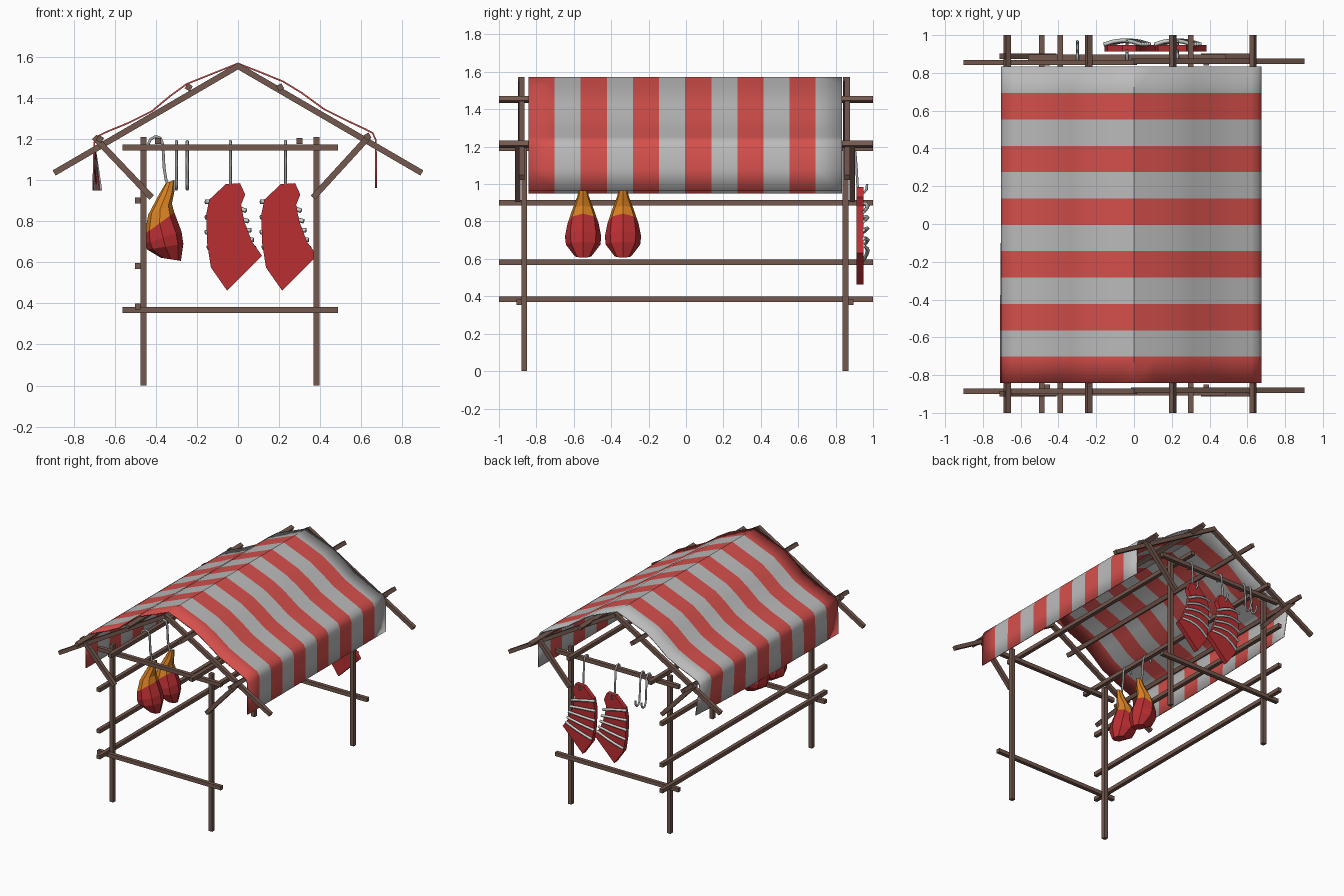
import bpy, bmesh, math
from mathutils import Vector, Matrix

if "Cube" in bpy.data.objects:
    bpy.data.objects.remove(bpy.data.objects["Cube"])


def material(name, r, g, b):
    def lin(c):
        c /= 255
        return c / 12.92 if c <= 0.04045 else ((c + 0.055) / 1.055) ** 2.4
    m = bpy.data.materials.new(name)
    m.diffuse_color = (lin(r), lin(g), lin(b), 1)
    m.use_nodes = True
    m.node_tree.nodes["Principled BSDF"].inputs["Base Color"].default_value = m.diffuse_color
    return m


WOOD = material("brown wood", 116, 88, 78)
CLOTH_RED = material("cloth red", 214, 80, 76)
CLOTH_GREY = material("cloth light grey", 188, 188, 188)
MEAT = material("meat red", 186, 46, 50)
HAM_SKIN = material("ham orange", 218, 130, 34)
BONE = material("bone white", 205, 205, 202)
STEEL = material("hook steel", 165, 168, 170)


def finish(name, bm, mats, smooth=None):
    bmesh.ops.recalc_face_normals(bm, faces=bm.faces)
    me = bpy.data.meshes.new(name)
    bm.to_mesh(me)
    bm.free()
    for m in mats:
        me.materials.append(m)
    if smooth:
        for p in me.polygons:
            p.use_smooth = True
        me.set_sharp_from_angle(angle=smooth)
    ob = bpy.data.objects.new(name, me)
    bpy.context.collection.objects.link(ob)
    return ob


def bar(name, a, b, w=0.03, roll=0.0):
    """Square timber between two points."""
    a, b = Vector(a), Vector(b)
    d = (b - a).normalized()
    ref = Vector((0, 1, 0)) if abs(d.y) < 0.9 else Vector((0, 0, 1))
    u = ref.cross(d).normalized()
    v = d.cross(u)
    rot = Matrix((u, v, d)).transposed().to_4x4()
    mat = (Matrix.Translation((a + b) / 2) @ rot @ Matrix.Rotation(roll, 4, 'Z')
           @ Matrix.Diagonal((w, w, (b - a).length, 1)))
    bm = bmesh.new()
    bmesh.ops.create_cube(bm, size=1, matrix=mat)
    return finish(name, bm, [WOOD])


def tube(name, pts, r, mat, res=1):
    """Round rod along a path."""
    cu = bpy.data.curves.new(name, 'CURVE')
    cu.dimensions = '3D'
    sp = cu.splines.new('POLY')
    sp.points.add(len(pts) - 1)
    for p, co in zip(sp.points, pts):
        p.co = (*co, 1)
    cu.bevel_depth = r
    cu.bevel_resolution = res
    cu.use_fill_caps = True
    cu.materials.append(mat)
    ob = bpy.data.objects.new(name, cu)
    bpy.context.collection.objects.link(ob)
    return ob


# End frames: posts, cross beams, rafters and braces
for end, s, yp, yr, yb in (("front", -1, -0.865, -0.882, -0.893),
                           ("back", 1, 0.853, 0.858, 0.882)):
    for side, x in (("left", -0.46), ("right", 0.382)):
        bar(f"{end}_{side}_post", (x, yp, 0), (x, yp, 1.21))
    for label, z in (("upper", 1.16), ("lower", 0.368)):
        bar(f"{end}_{label}_beam", (-0.562, yb, z), (0.488, yb, z), 0.029)
    for side, m in (("left", -1), ("right", 1)):
        bar(f"{end}_{side}_rafter", (m * 0.895, yr + m * 0.003, 1.035),
            (-m * 0.008, yr + m * 0.003, 1.56), 0.029)
    bar(f"{end}_left_brace", (-0.70, yb + s * 0.006, 1.21), (-0.42, yb + s * 0.006, 0.915))
    bar(f"{end}_right_brace", (0.635, yb + s * 0.006, 1.21), (0.365, yb + s * 0.006, 0.915))

# Purlins under the cloth (tilted with the slope), hanging rails, side rails
slope = math.radians(30)
for name, x, z, roll in (("upper_left_purlin", -0.24, 1.452, slope),
                         ("upper_right_purlin", 0.205, 1.452, -slope),
                         ("lower_left_purlin", -0.672, 1.20, slope),
                         ("lower_right_purlin", 0.63, 1.212, -slope),
                         ("left_hanging_rail", -0.39, 1.19, 0),
                         ("right_hanging_rail", 0.30, 1.19, 0),
                         ("side_rail_top", -0.488, 0.90, 0),
                         ("side_rail_middle", -0.488, 0.582, 0),
                         ("side_rail_low", -0.488, 0.384, 0)):
    bar(name, (x, -1, z), (x, 1, z), 0.029, roll)

# Striped cloth awning with hanging edges
profile = [(-0.705, 0.95), (-0.702, 1.08), (-0.70, 1.18), (-0.685, 1.212), (-0.64, 1.235),
           (-0.53, 1.28), (-0.42, 1.335), (-0.33, 1.41), (-0.25, 1.468), (-0.12, 1.52),
           (0, 1.568), (0.11, 1.525), (0.22, 1.48), (0.31, 1.425), (0.42, 1.345),
           (0.53, 1.29), (0.62, 1.248), (0.655, 1.23), (0.671, 1.195), (0.672, 1.08),
           (0.672, 0.962)]
N = 12
bm = bmesh.new()
rows = []
for j in range(N + 1):
    t = j / N
    row = []
    for x, z in profile:
        if x < -0.66:
            x += 0.04 * t ** 3 * max(0, 1.18 - z) / 0.23
        row.append(bm.verts.new((x, -0.842 + 1.675 * t, z)))
    rows.append(row)
for j in range(N):
    for i in range(len(profile) - 1):
        f = bm.faces.new((rows[j][i], rows[j + 1][i], rows[j + 1][i + 1], rows[j][i + 1]))
        f.material_index = j % 2
cloth = finish("striped_awning", bm, [CLOTH_RED, CLOTH_GREY], math.radians(40))
sol = cloth.modifiers.new("thickness", 'SOLIDIFY')
sol.thickness = 0.008
sol.offset = 0

# Hams: tilted rings (left x, left z, right x, right z, half width)
ham_rings = [(-0.352, 0.985, -0.308, 1.002, 0.018), (-0.385, 0.93, -0.31, 0.945, 0.03),
             (-0.438, 0.83, -0.322, 0.885, 0.06), (-0.453, 0.738, -0.31, 0.842, 0.083),
             (-0.454, 0.69, -0.275, 0.75, 0.097), (-0.442, 0.662, -0.266, 0.69, 0.092),
             (-0.375, 0.622, -0.278, 0.607, 0.045)]
SIDES = 8
for n, yc in enumerate((-0.55, -0.337)):
    bm = bmesh.new()
    rings = []
    for lx, lz, rx, rz, hw in ham_rings:
        ring = []
        for k in range(SIDES):
            a = 2 * math.pi * k / SIDES
            t = (1 + math.cos(a)) / 2
            ring.append(bm.verts.new((lx + (rx - lx) * t, yc + hw * math.sin(a),
                                      lz + (rz - lz) * t)))
        rings.append(ring)
    for r in range(len(rings) - 1):
        for k in range(SIDES):
            k2 = (k + 1) % SIDES
            f = bm.faces.new((rings[r][k], rings[r][k2], rings[r + 1][k2], rings[r + 1][k]))
            f.material_index = 0 if r < 3 else 1
    bm.faces.new(rings[0])
    bm.faces.new(rings[-1]).material_index = 1
    finish(f"ham_{n + 1}", bm, [HAM_SKIN, MEAT])
    tube(f"ham_hook_{n + 1}", [(x, yc, z) for x, z in (
        (-0.437, 1.175), (-0.425, 1.2), (-0.40, 1.213), (-0.378, 1.205), (-0.366, 1.175),
        (-0.36, 1.06), (-0.35, 1.0), (-0.335, 0.97))], 0.008, STEEL)

# Rib slabs with bowed bones on the outer side
slab = [(-0.06, 0.98), (0.01, 0.985), (0.035, 0.93), (0.015, 0.88), (0.03, 0.80),
        (0.068, 0.70), (0.117, 0.632), (-0.053, 0.462), (-0.132, 0.575),
        (-0.15, 0.69), (-0.155, 0.83), (-0.14, 0.905)]
bones = [(0.895, 0.85), (0.82, 0.80), (0.745, 0.755), (0.67, 0.71), (0.595, 0.67)]
for n, dx in enumerate((0, 0.268)):
    bm = bmesh.new()
    face = bm.faces.new([bm.verts.new((x + dx, 0.912, z)) for x, z in slab])
    ext = bmesh.ops.extrude_face_region(bm, geom=[face])
    bmesh.ops.translate(bm, vec=(0, 0.036, 0),
                        verts=[g for g in ext["geom"] if isinstance(g, bmesh.types.BMVert)])
    finish(f"rib_meat_{n + 1}", bm, [MEAT])
    for b, (zl, zr) in enumerate(bones):
        xl = -0.16 + (0.03 if b == 4 else 0.01 if b == 3 else 0)
        xr = 0.04 + 0.012 * b
        pts = []
        for k in range(5):
            t = k / 4
            bow = math.sin(math.pi * t)
            pts.append((dx + xl + (xr - xl) * t, 0.95 + 0.022 * bow,
                        zl + (zr - zl) * t + 0.012 * bow))
        tube(f"rib_bone_{n + 1}_{b + 1}", pts, 0.011, BONE, 0)

# Hooks over the back beam: two hold ribs, two hang empty
for n, x in enumerate((-0.037, 0.231, -0.30, -0.247)):
    tube(f"beam_hook_{n + 1}", [(x, y, z) for y, z in (
        (0.858, 1.145), (0.86, 1.175), (0.872, 1.19), (0.892, 1.19), (0.905, 1.17),
        (0.912, 1.08), (0.918, 0.98), (0.932, 0.957), (0.952, 0.955), (0.966, 0.972),
        (0.968, 1.0))], 0.0075, STEEL)
